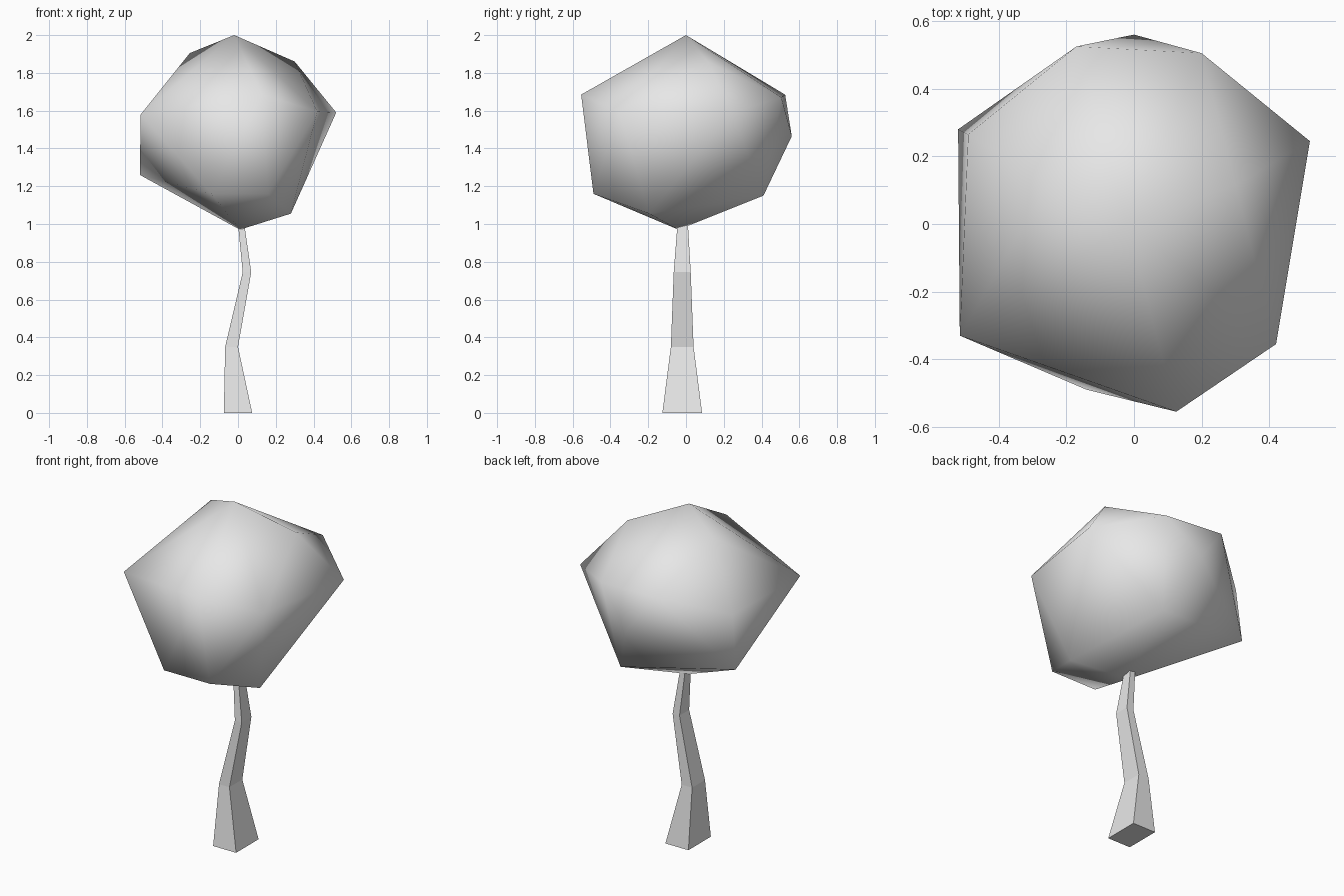
import bpy
import bmesh

cube = bpy.data.objects.get("Cube")
if cube:
    bpy.data.objects.remove(cube, do_unlink=True)


def make_material(name, color):
    mat = bpy.data.materials.new(name)
    mat.use_nodes = True
    mat.diffuse_color = color
    mat.node_tree.nodes["Principled BSDF"].inputs["Base Color"].default_value = color
    return mat


def make_object(name, bm, mat, smooth):
    bmesh.ops.recalc_face_normals(bm, faces=bm.faces)
    for face in bm.faces:
        face.smooth = smooth
    mesh = bpy.data.meshes.new(name)
    bm.to_mesh(mesh)
    bm.free()
    mesh.materials.append(mat)
    obj = bpy.data.objects.new(name, mesh)
    bpy.context.collection.objects.link(obj)
    return obj


grey = make_material("light grey", (0.8, 0.8, 0.8, 1))

# Trunk: four-sided tapering bent column, each level is x range, y range, height
levels = [
    (-0.075, 0.075, -0.125, 0.085, 0),
    (-0.068, 0, -0.08, 0.04, 0.35),
    (0.025, 0.07, -0.065, 0.025, 0.745),
    (0, 0.033, -0.045, 0.01, 1),
]
bm = bmesh.new()
rings = []
for x0, x1, y0, y1, z in levels:
    corners = [(x0, y0), (x1, y0), (x1, y1), (x0, y1)]
    rings.append([bm.verts.new((x, y, z)) for x, y in corners])
for low, high in zip(rings, rings[1:]):
    for i in range(4):
        j = (i + 1) % 4
        bm.faces.new((low[i], low[j], high[j], high[i]))
bm.faces.new(rings[0])
bm.faces.new(rings[-1])
make_object("trunk", bm, grey, False)

# Crown: smooth-shaded irregular boulder wrapped around its corner points
crown_top = [(-0.02, 0, 2), (-0.255, 0.115, 1.905), (0.3, 0.115, 1.86)]
crown_upper = [(-0.17, 0.525, 1.685), (0.2, 0.505, 1.67), (0.125, -0.555, 1.685)]
crown_middle = [(0.52, 0.245, 1.59), (0.42, -0.355, 1.595), (-0.515, -0.33, 1.58),
                (-0.49, 0.265, 1.57), (0, 0.56, 1.465)]
crown_lower = [(-0.52, 0.28, 1.26), (-0.14, -0.49, 1.16), (0.16, -0.49, 1.16),
               (0.14, 0.41, 1.15), (0.28, -0.195, 1.055), (0.01, -0.04, 0.97)]
bm = bmesh.new()
for point in crown_top + crown_upper + crown_middle + crown_lower:
    bm.verts.new(point)
bmesh.ops.convex_hull(bm, input=bm.verts)
make_object("crown", bm, grey, True)
